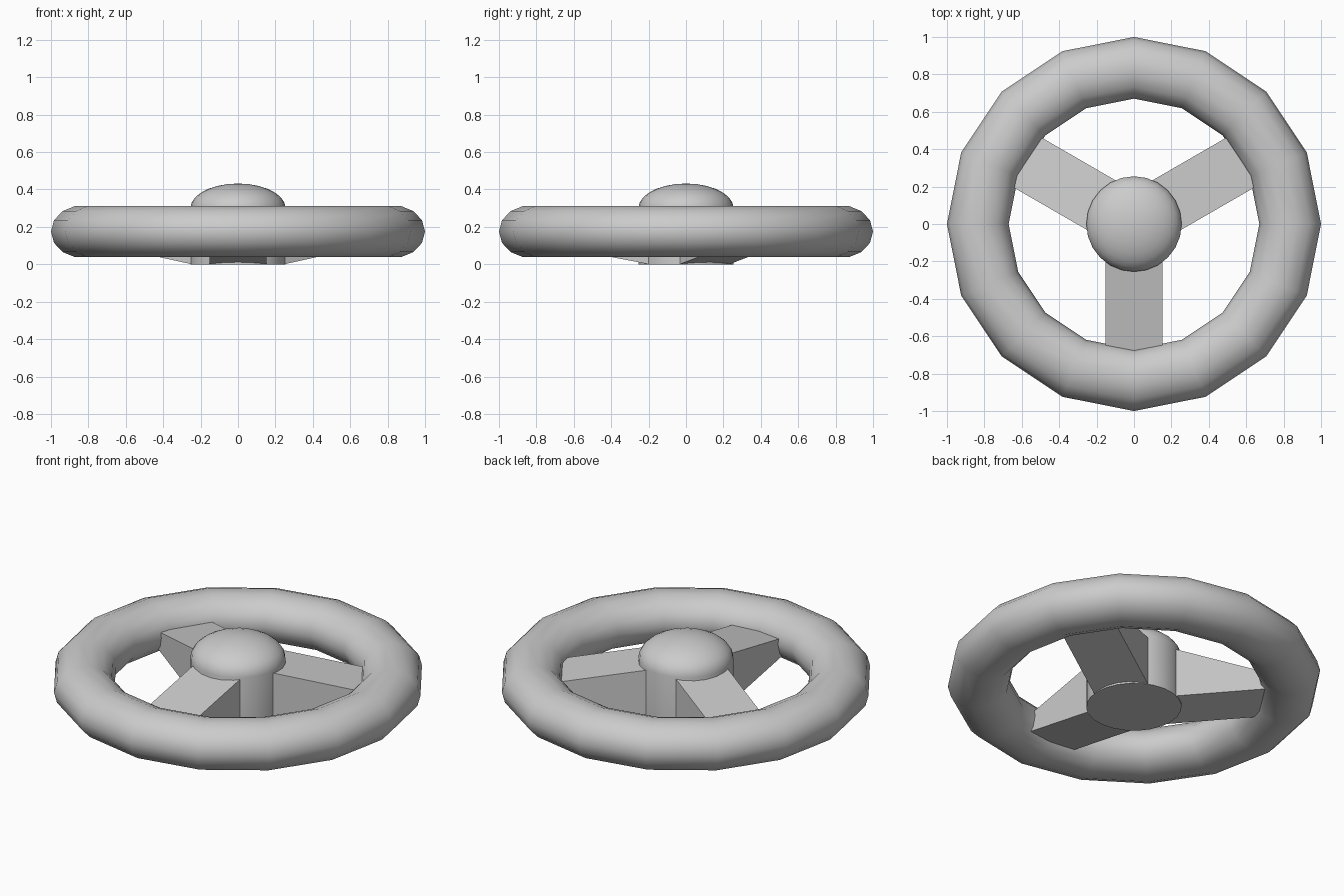
import bpy, bmesh, math
from mathutils import Matrix

if "Cube" in bpy.data.objects:
    bpy.data.objects.remove(bpy.data.objects["Cube"])


def revolve(name, profile, sides, closed):
    """Sweep an (r, z) profile around z; r = 0 points become poles."""
    bm = bmesh.new()
    rings = []
    for r, z in profile:
        if r < 1e-6:
            rings.append([bm.verts.new((0, 0, z))] * sides)
        else:
            rings.append([bm.verts.new((r * math.cos(2 * math.pi * i / sides),
                                        r * math.sin(2 * math.pi * i / sides), z))
                          for i in range(sides)])
    pairs = list(zip(rings, rings[1:]))
    if closed:
        pairs.append((rings[-1], rings[0]))
    for a, b in pairs:
        for i in range(sides):
            j = (i + 1) % sides
            bm.faces.new(list(dict.fromkeys((a[i], a[j], b[j], b[i]))))
    if not closed:
        bm.faces.new(rings[0][::-1])  # flat base
    return finish(name, bm, True)


def finish(name, bm, smooth):
    bmesh.ops.recalc_face_normals(bm, faces=bm.faces)
    mesh = bpy.data.meshes.new(name)
    bm.to_mesh(mesh)
    bm.free()
    ob = bpy.data.objects.new(name, mesh)
    bpy.context.collection.objects.link(ob)
    if smooth:
        bpy.ops.object.select_all(action='DESELECT')
        ob.select_set(True)
        bpy.context.view_layer.objects.active = ob
        bpy.ops.object.shade_smooth_by_angle(angle=math.radians(32))
    return ob


# Rim: 16-sided ring with an oval 14-sided section
section = [(0.835 + 0.165 * math.cos(2 * math.pi * k / 14),
            0.175 + 0.14 * math.sin(2 * math.pi * k / 14)) for k in range(14)]
revolve("rim", section, 16, True)

# Hub: upright cylinder with a low dome on top
dome = [(0.255 * math.cos(math.pi / 2 * k / 7),
         0.30 + 0.132 * math.sin(math.pi / 2 * k / 7)) for k in range(8)]
revolve("hub", [(0.255, 0.0)] + dome, 24, False)

# Spokes: three bars whose height tapers towards the rim
for n, angle in enumerate((-90, 30, 150)):
    bm = bmesh.new()
    bmesh.ops.create_cube(bm, size=1)
    for v in bm.verts:
        outer = v.co.x > 0
        half = 0.04 if outer else 0.144
        v.co = (0.75 if outer else 0.20, math.copysign(0.153, v.co.y),
                0.145 + math.copysign(half, v.co.z))
    bm.transform(Matrix.Rotation(math.radians(angle), 4, 'Z'))
    finish("spoke_%d" % (n + 1), bm, False)
